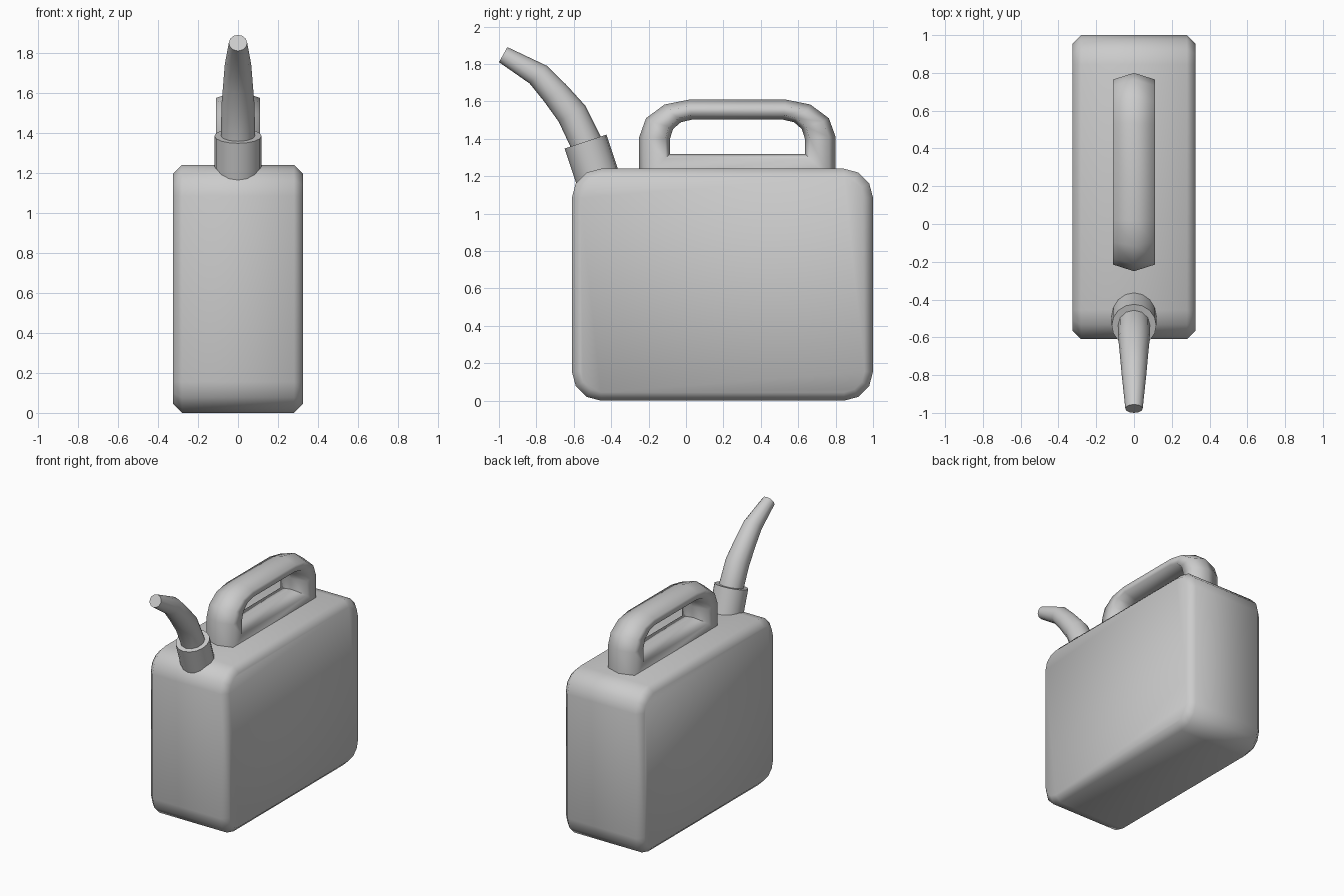
import bpy, bmesh
from math import sin, cos, pi, radians

if "Cube" in bpy.data.objects:
    bpy.data.objects.remove(bpy.data.objects["Cube"])


def loft(name, rings, closed=False):
    """Skin a list of equal-length point rings; cap the ends or close into a loop."""
    bm = bmesh.new()
    loops = [[bm.verts.new(p) for p in ring] for ring in rings]
    n = len(loops[0])
    pairs = list(zip(loops, loops[1:]))
    if closed:
        pairs.append((loops[-1], loops[0]))
    else:
        bm.faces.new(loops[0])
        bm.faces.new(loops[-1])
    for a, b in pairs:
        for i in range(n):
            j = (i + 1) % n
            bm.faces.new((a[i], a[j], b[j], b[i]))
    bmesh.ops.recalc_face_normals(bm, faces=bm.faces[:])
    mesh = bpy.data.meshes.new(name)
    bm.to_mesh(mesh)
    bm.free()
    obj = bpy.data.objects.new(name, mesh)
    bpy.context.collection.objects.link(obj)
    bpy.ops.object.select_all(action='DESELECT')
    obj.select_set(True)
    bpy.context.view_layer.objects.active = obj
    bpy.ops.object.shade_smooth_by_angle(angle=radians(80))
    return obj


def rounded(x, y0, y1, z0, z1, ry, rz, inset=0.0, square_base=False):
    """Rounded rectangle in the YZ plane at x, three segments per corner."""
    y0, y1, z1 = y0 + inset, y1 - inset, z1 - inset
    z0 = z0 if square_base and inset > 0 else z0 + inset
    ry, rz = ry - inset, rz - inset
    pts = []
    for k, (cy, cz) in enumerate([(y1 - ry, z1 - rz), (y0 + ry, z1 - rz),
                                  (y0 + ry, z0 + rz), (y1 - ry, z0 + rz)]):
        if square_base and k > 1:
            pts.append((x, y0 if k == 2 else y1, z0))
            continue
        for s in range(4):
            a = k * pi / 2 + s * pi / 6
            pts.append((x, cy + ry * cos(a), cz + rz * sin(a)))
    return pts


def disc(y, z, r, tilt, n):
    """Circle around an axis leaning forward from vertical by tilt degrees."""
    t = radians(tilt)
    return [(r * cos(a), y + r * sin(a) * cos(t), z + r * sin(a) * sin(t))
            for a in (2 * pi * i / n for i in range(n))]


# Canister body with chamfered side edges
body = (-0.61, 1.0, 0.0, 1.24, 0.155, 0.155)
loft("canister_body", [rounded(x, *body, inset=i) for x, i in
                       [(-0.325, 0.045), (-0.28, 0), (0.28, 0), (0.325, 0.045)]])

# Carry handle: six-sided section running round the grip opening
outer = (-0.25, 0.80, 1.20, 1.61, 0.27, 0.20)
inner = (-0.085, 0.635, 1.32, 1.502, 0.115, 0.10)
w = 0.11
loft("carry_handle", [rounded(x, *p, inset=i, square_base=True) for x, p, i in
                      [(0, outer, 0), (w, outer, 0.035), (w, inner, -0.025),
                       (0, inner, 0), (-w, inner, -0.025), (-w, outer, 0.035)]],
     closed=True)

# Collar leaning forward out of the front shoulder
loft("spout_collar", [disc(-0.452, 1.13, 0.118, 18.4, 16),
                      disc(-0.537, 1.385, 0.118, 18.4, 16)])

# Tapered curved spout
loft("spout", [disc(*p, 12) for p in
               [(-0.515, 1.32, 0.086, 18), (-0.537, 1.385, 0.085, 20),
                (-0.610, 1.535, 0.083, 31), (-0.700, 1.645, 0.074, 38),
                (-0.790, 1.743, 0.066, 46), (-0.9775, 1.85, 0.046, 61)]])
